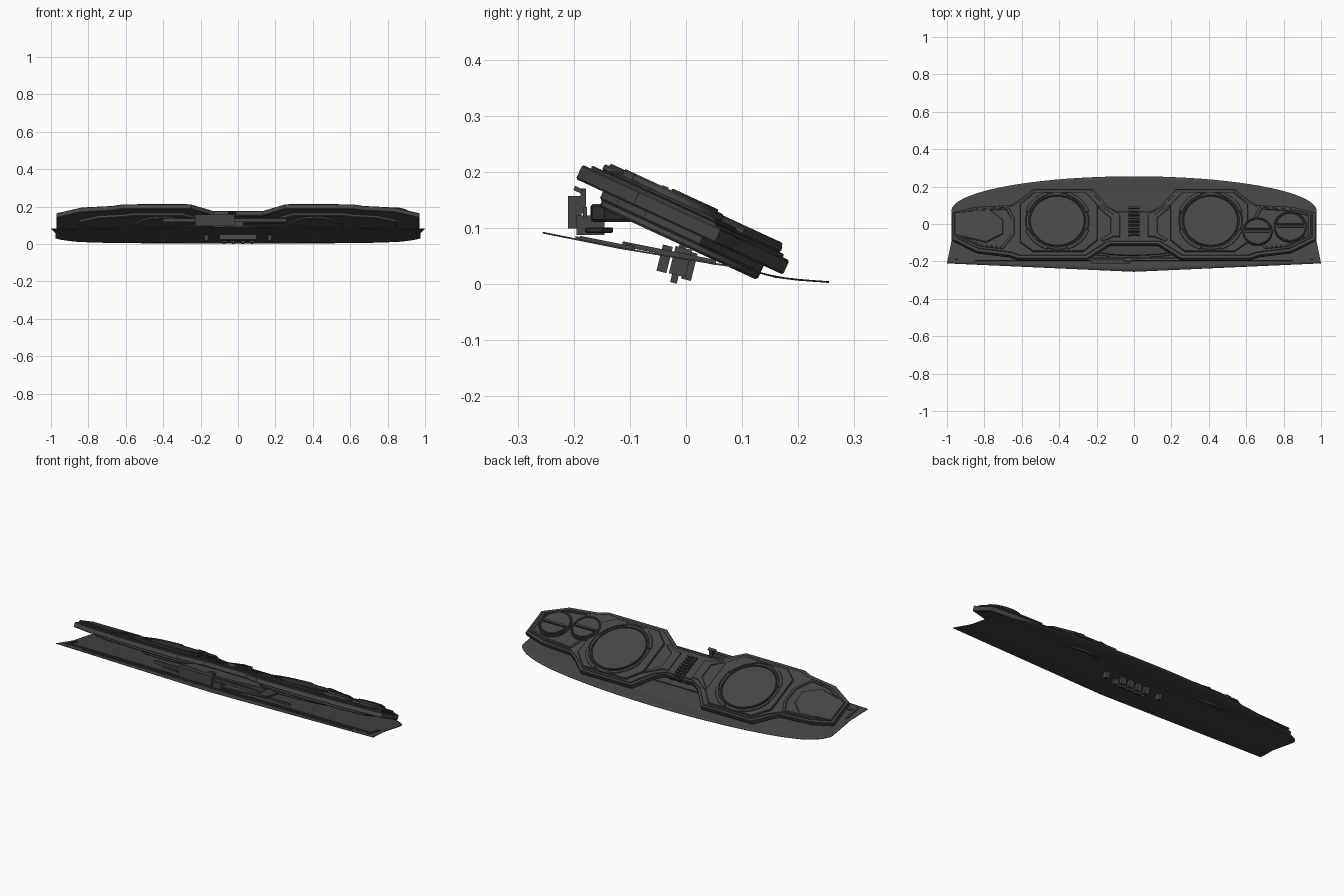
import bpy, bmesh, math
from mathutils import Matrix, Vector

if "Cube" in bpy.data.objects:
    bpy.data.objects.remove(bpy.data.objects["Cube"])

TILT = math.radians(-24.8)
C = math.cos(TILT)
PANEL = Matrix.Translation((0, 0, 0.134)) @ Matrix.Rotation(TILT, 4, 'X')
dark = bpy.data.materials.new("dark_plastic")
dark.diffuse_color = (0.06, 0.06, 0.06, 1)
dark.use_nodes = True
dark.node_tree.nodes["Principled BSDF"].inputs["Base Color"].default_value = dark.diffuse_color


def finish(ob):
    ob.data.materials.append(dark)
    bpy.context.view_layer.objects.active = ob
    bpy.ops.object.select_all(action='DESELECT')
    ob.select_set(True)
    bpy.ops.object.shade_smooth_by_angle(angle=math.radians(30))
    return ob


def plate(name, loops, z0, z1, bevel=0.0, mat=PANEL, squash=True):
    """Extruded flat outline(s), inner loops become holes; y is given as seen from above."""
    cu = bpy.data.curves.new(name, 'CURVE')
    cu.dimensions, cu.fill_mode = '2D', 'BOTH'
    for lp in loops:
        sp = cu.splines.new('POLY')
        sp.points.add(len(lp) - 1)
        sp.use_cyclic_u = True
        for p, (x, y) in zip(sp.points, lp):
            p.co = (x, y / C if squash else y, 0, 1)
    cu.extrude = (z1 - z0) / 2 - bevel
    cu.bevel_depth, cu.bevel_resolution, cu.offset = bevel, 0, -bevel
    tmp = bpy.data.objects.new(name, cu)
    bpy.context.collection.objects.link(tmp)
    bpy.ops.object.select_all(action='DESELECT')
    bpy.context.view_layer.objects.active = tmp
    tmp.select_set(True)
    bpy.ops.object.convert(target='MESH')
    ob = bpy.context.view_layer.objects.active
    ob.matrix_world = mat @ Matrix.Translation((0, 0, (z0 + z1) / 2))
    return finish(ob)


def box(name, center, size, rot=0.0, mat=Matrix()):
    bm = bmesh.new()
    bmesh.ops.create_cube(bm, size=1)
    bm.transform(Matrix.Diagonal((*size, 1)))
    me = bpy.data.meshes.new(name)
    bm.to_mesh(me)
    bm.free()
    ob = bpy.data.objects.new(name, me)
    bpy.context.collection.objects.link(ob)
    ob.matrix_world = mat @ Matrix.Translation(center) @ Matrix.Rotation(rot, 4, 'X')
    return finish(ob)


def arc(cx, cy, r, a0=0, a1=360, n=48, full=True):
    k = n if full else n - 1
    return [(cx + r * math.cos(math.radians(a0 + (a1 - a0) * i / k)),
             cy + r * C * math.sin(math.radians(a0 + (a1 - a0) * i / k))) for i in range(n)]


def both(half):
    return half + [(-x, y) for x, y in reversed(half)]


def shrink(pts, k, cx, cy):
    return [(cx + (x - cx) * k, cy + (y - cy) * k) for x, y in pts]


# curved base sheet
PROFILE = [(-.255, .093), (-.12, .066), (0, .046), (.1, .03), (.16, .014), (.2, .009), (.255, .005)]


def sheet_z(y):
    for (y0, z0), (y1, z1) in zip(PROFILE, PROFILE[1:]):
        if y <= y1:
            return z0 + (z1 - z0) * (y - y0) / (y1 - y0)
    return PROFILE[-1][1]


bm = bmesh.new()
rows = []
for i in range(65):
    u = math.sin(math.pi * (i / 64 - .5))
    front, back = -.255 + .045 * abs(u), .07 + .185 * math.sqrt(max(0, 1 - u * u))
    row = []
    for j in range(25):
        y = front + (back - front) * j / 24
        x = u * (1 - .024 * max(0, min(1, (y + .21) / .12)))
        row.append(bm.verts.new((x, y, sheet_z(y))))
    rows.append(row)
for a, b in zip(rows, rows[1:]):
    for j in range(24):
        bm.faces.new((a[j], b[j], b[j + 1], a[j + 1]))
me = bpy.data.meshes.new("base_sheet")
bm.to_mesh(me)
bm.free()
sheet = bpy.data.objects.new("base_sheet", me)
bpy.context.collection.objects.link(sheet)
sol = sheet.modifiers.new("thickness", 'SOLIDIFY')
sol.thickness, sol.offset = 0.003, -1
finish(sheet)

# tilted main panel with stepped rim and deeper core
outline = [(.09, .07), (.14, .10), (.22, .187), (.54, .187), (.61, .135), (.66, .105), (.85, .095), (.97, .065),
           (.97, -.08), (.84, -.145), (.67, -.165), (.62, -.182), (.25, -.182), (.13, -.105)]
plate("main_panel", [both(outline)], -.034, -.006, .003)
inner = [(.08, .058), (.15, .09), (.23, .175), (.53, .175), (.60, .125), (.66, .093), (.84, .083), (.955, .055),
         (.955, -.07), (.83, -.13), (.66, -.15), (.61, -.167), (.26, -.167), (.14, -.092)]
plate("panel_top_skin", [both(inner)], -.008, 0, .002)
plate("panel_core", [both(shrink(inner, .8, .42, 0))], -.05, -.03, .004)

for s, side in ((-1, "left"), (1, "right")):
    cx, cy = .41 * s, .012
    # octagonal speaker frame with round opening
    octo = [(cx + s * dx, y) for dx, y in ((-.15, .168), (.12, .168), (.20, .10), (.20, -.10),
                                         (.13, -.15), (-.14, -.15), (-.215, -.09), (-.215, .10))]
    plate(side + "_speaker_frame", [octo, arc(cx, cy, .168)], 0, .012, .003)
    plate(side + "_speaker_ring", [arc(cx, cy, .167), arc(cx, cy, .152)], 0, .010, .002)
    plate(side + "_speaker_cone", [arc(cx, cy, .146)], 0, .013, .003)
    plate(side + "_speaker_can", [arc(cx, cy, .155)], -.062, -.03, .004)
    for k in range(4):
        a = 45 + 90 * k
        seg = arc(cx, cy, .178, a - 27, a + 27, 14, False) + arc(cx, cy, .160, a + 27, a - 27, 14, False)
        plate(side + "_speaker_clip", [seg], .008, .017, .002)
    # end pod frame
    pod = [(s * x, y) for x, y in ((.67, .088), (.83, .078), (.945, .05), (.945, -.065), (.82, -.122), (.70, -.135),
                                   (.64, -.06), (.64, .03))]
    plate(side + "_pod_frame", [pod, shrink(pod, .9, .8 * s, -.02)], 0, .007, .002)
    # bridge ribs running to the middle
    rib = [(s * x, y) for x, y in ((.075, .05), (.11, .05), (.19, .10), (.19, .085), (.125, .03), (.125, -.05),
                                   (.18, -.085), (.17, -.095), (.11, -.07), (.075, -.07))]
    plate(side + "_bridge_rib", [rib], 0, .007, .002)

# blank cover on the left pod
cover = [(-.96, .06), (-.77, .075), (-.70, .02), (-.70, -.055), (-.79, -.10), (-.96, -.06)]
plate("left_pod_cover", [cover], -.002, .008, .003)

# two round gauges with split faces on the right pod
for name, gx, gy, r in (("inner_gauge", .66, -.045, .08), ("outer_gauge", .835, -.02, .088)):
    plate(name + "_bezel", [arc(gx, gy, r), arc(gx, gy, r * .9)], 0, .019, .003)
    plate(name + "_face", [arc(gx, gy, r * .9)], 0, .013)
    plate(name + "_hood", [arc(gx, gy, r * .86, 10, 170, 24, False)], .012, .023, .002)
    box(name + "_bar", (gx, gy / C, .015), (r * 1.6, .012, .012), mat=PANEL)

# finned centre vent
for s in (-1, 1):
    box("vent_rail", (s * .024, .012, .006), (.007, .17, .014), mat=PANEL)
for k in range(9):
    box("vent_fin", (0, -.065 + k * .0195, .008), (.058, .008, .016), mat=PANEL)

# curved hood under the front of the bridge
def bow(w, y0, y1, d):
    near = [(w * (i / 8 - 1), y0 - d * (1 - (i / 8 - 1) ** 2)) for i in range(17)]
    return near + [(w * .75, y1), (-w * .75, y1)]


flat = Matrix.Translation((0, 0, .127))
plate("front_hood", [bow(.26, -.145, -.095, .025)], -.016, .016, .004, flat, False)
plate("front_tray", [bow(.30, -.15, -.13, .03)], -.036, -.026, .002, flat, False)

# front unit with side rails and a small stalk
box("front_unit", (-.125, -.198, .128), (.21, .024, .058))
box("front_rail", (-.07, -.18, .128), (.66, .008, .018))
box("front_support", (-.05, -.17, .105), (.16, .05, .035))
box("stalk", (-.03, -.183, .148), (.018, .010, .045))
box("stalk_head", (-.03, -.192, .168), (.045, .016, .008), math.radians(-25))

# raised strips lying on the sheet
slope = math.atan2(-.027, .135)
for y, w, h in ((-.19, 1.7, .004), (-.165, 1.86, .005), (-.10, .8, .008)):
    box("sheet_strip", (0, y, sheet_z(y) + h / 2), (w, .014, h), slope)
for s in (-1, 1):
    box("sheet_end_strip", (s * .95, -.14, sheet_z(-.14) + .003), (.012, .10, .006), slope)
box("sheet_bed", (0, -.03, sheet_z(-.03) + .004), (.5, .17, .009), slope)

# mounting tabs through the underside
lean = math.radians(-14)
for x in (-.075, -.025, .025, .075):
    box("rear_tab", (x, .006, .032), (.03, .018, .05), lean)
    box("middle_tab", (x, -.014, .036), (.012, .012, .070), lean)
box("front_tab", (0, -.038, .045), (.20, .018, .048), lean)
for s in (-1, 1):
    box("side_tab", (s * .17, -.01, .04), (.02, .03, .05), lean)
